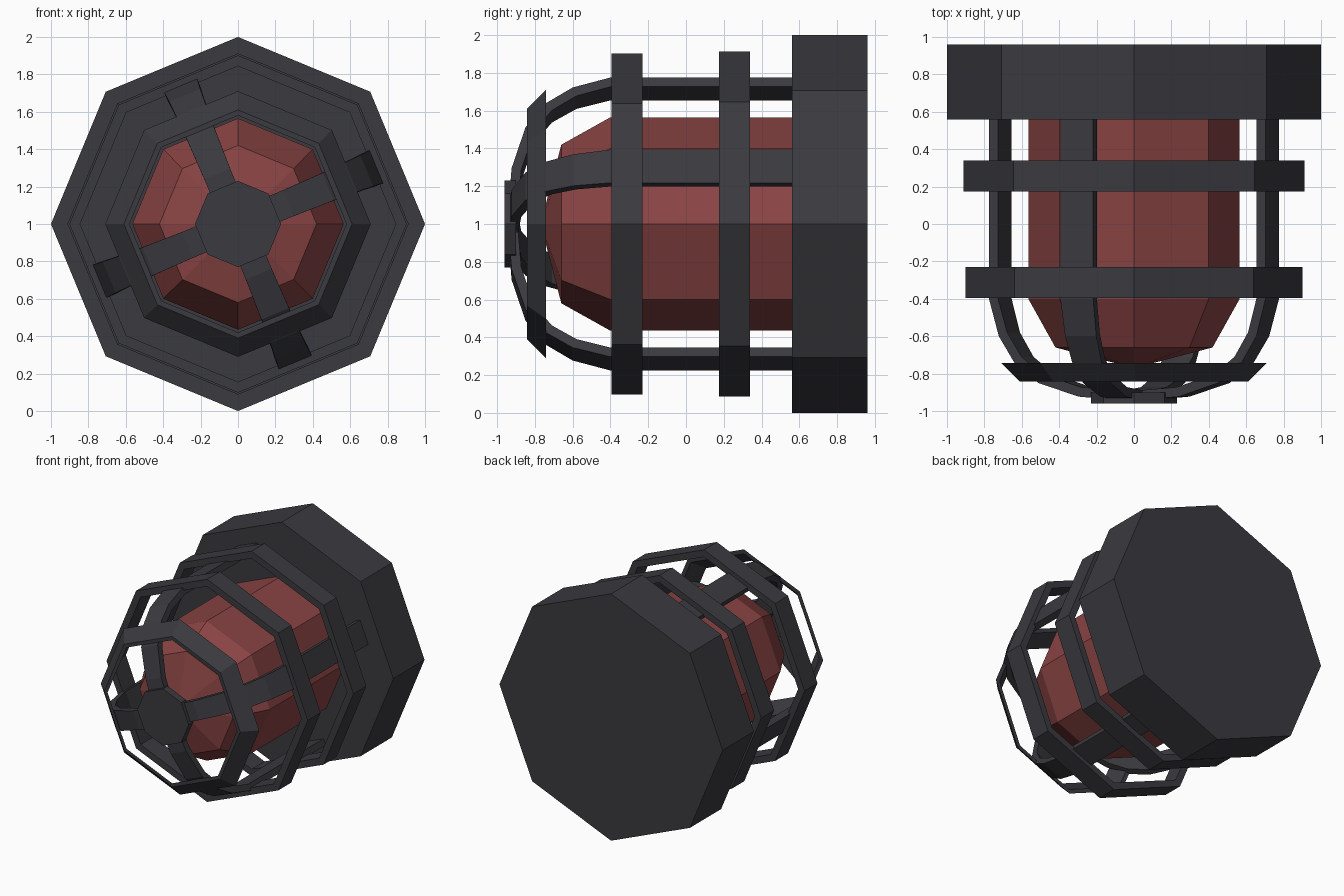
import bpy, bmesh, math
from mathutils import Vector

if "Cube" in bpy.data.objects:
    bpy.data.objects.remove(bpy.data.objects["Cube"])

CZ = 1.0   # height of the lamp axis (runs along y)
N = 8      # every round part is an octagon


def material(name, rgb):
    m = bpy.data.materials.new(name)
    m.diffuse_color = (*rgb, 1)
    m.use_nodes = True
    m.node_tree.nodes["Principled BSDF"].inputs["Base Color"].default_value = m.diffuse_color
    return m


DARK = material("dark metal", (0.043, 0.042, 0.050))
RED = material("red glass", (0.25, 0.056, 0.056))


def finish(name, bm, mat):
    bmesh.ops.recalc_face_normals(bm, faces=bm.faces)
    me = bpy.data.meshes.new(name)
    bm.to_mesh(me)
    bm.free()
    me.materials.append(mat)
    ob = bpy.data.objects.new(name, me)
    bpy.context.collection.objects.link(ob)
    return ob


def lathe(name, profile, mat, closed=False):
    """Spin (radius, y) points around the y axis; closed = ring, else capped solid."""
    bm = bmesh.new()
    rows = []
    for r, y in profile:
        if r == 0:
            rows.append([bm.verts.new((0, y, CZ))] * N)
        else:
            rows.append([bm.verts.new((r * math.cos(math.tau * i / N), y,
                                       CZ + r * math.sin(math.tau * i / N)))
                         for i in range(N)])
    pairs = list(zip(rows, rows[1:])) + ([(rows[-1], rows[0])] if closed else [])
    for a, b in pairs:
        for i in range(N):
            j = (i + 1) % N
            quad = list(dict.fromkeys((a[i], a[j], b[j], b[i])))
            bm.faces.new(quad)
    if not closed:
        for row in (rows[0], rows[-1]):
            if row[0] is not row[1]:
                bm.faces.new(row)
    return finish(name, bm, mat)


def strap(name, angle):
    """Flat bar along the cage, curving in towards the front cap."""
    path = [(0.80, 0.60, 0.19), (0.80, -0.40, 0.19), (0.745, -0.60, 0.18),
            (0.655, -0.745, 0.17), (0.52, -0.85, 0.16), (0.29, -0.923, 0.15),
            (0.08, -0.94, 0.15)]
    thick = 0.052
    out = Vector((math.cos(angle), 0, math.sin(angle)))
    side = Vector((-math.sin(angle), 0, math.cos(angle)))
    bm = bmesh.new()
    rows = []
    for k, (r, y, w) in enumerate(path):
        p, q = path[max(k - 1, 0)], path[min(k + 1, len(path) - 1)]
        t = Vector((q[0] - p[0], q[1] - p[1])).normalized()
        n = Vector((t.y, -t.x))          # points inwards
        if k == 0:
            n = Vector((-1, 0))
        rows.append([bm.verts.new(out * (r + n.x * d) + side * (s * w / 2)
                                  + Vector((0, y + n.y * d, CZ)))
                     for s, d in ((-1, 0), (1, 0), (1, thick), (-1, thick))])
    for a, b in zip(rows, rows[1:]):
        for i in range(4):
            j = (i + 1) % 4
            bm.faces.new((a[i], a[j], b[j], b[i]))
    bm.faces.new(rows[0])
    bm.faces.new(rows[-1])
    return finish(name, bm, DARK)


# Wall base and glass bulb
lathe("base", [(1.0, 0.56), (1.0, 0.96)], DARK)
lathe("glass", [(0.565, 0.60), (0.565, -0.40), (0.42, -0.66), (0, -0.77)], RED)

# Two cage hoops
for name, r, y0, y1 in (("rear_hoop", 0.912, 0.175, 0.34), ("middle_hoop", 0.902, -0.395, -0.23)):
    lathe(name, [(r, y0), (r, y1), (r - 0.058, y1), (r - 0.058, y0)], DARK, closed=True)

# Slanted front hoop and front cap
lathe("front_hoop", [(0.61, -0.842), (0.71, -0.742), (0.675, -0.742), (0.58, -0.842)],
      DARK, closed=True)
lathe("front_cap", [(0.23, -0.96), (0.23, -0.90)], DARK)

# Four straps, centred on octagon faces
for k in range(4):
    strap(f"strap_{k + 1}", math.radians(22.5 + 90 * k))
